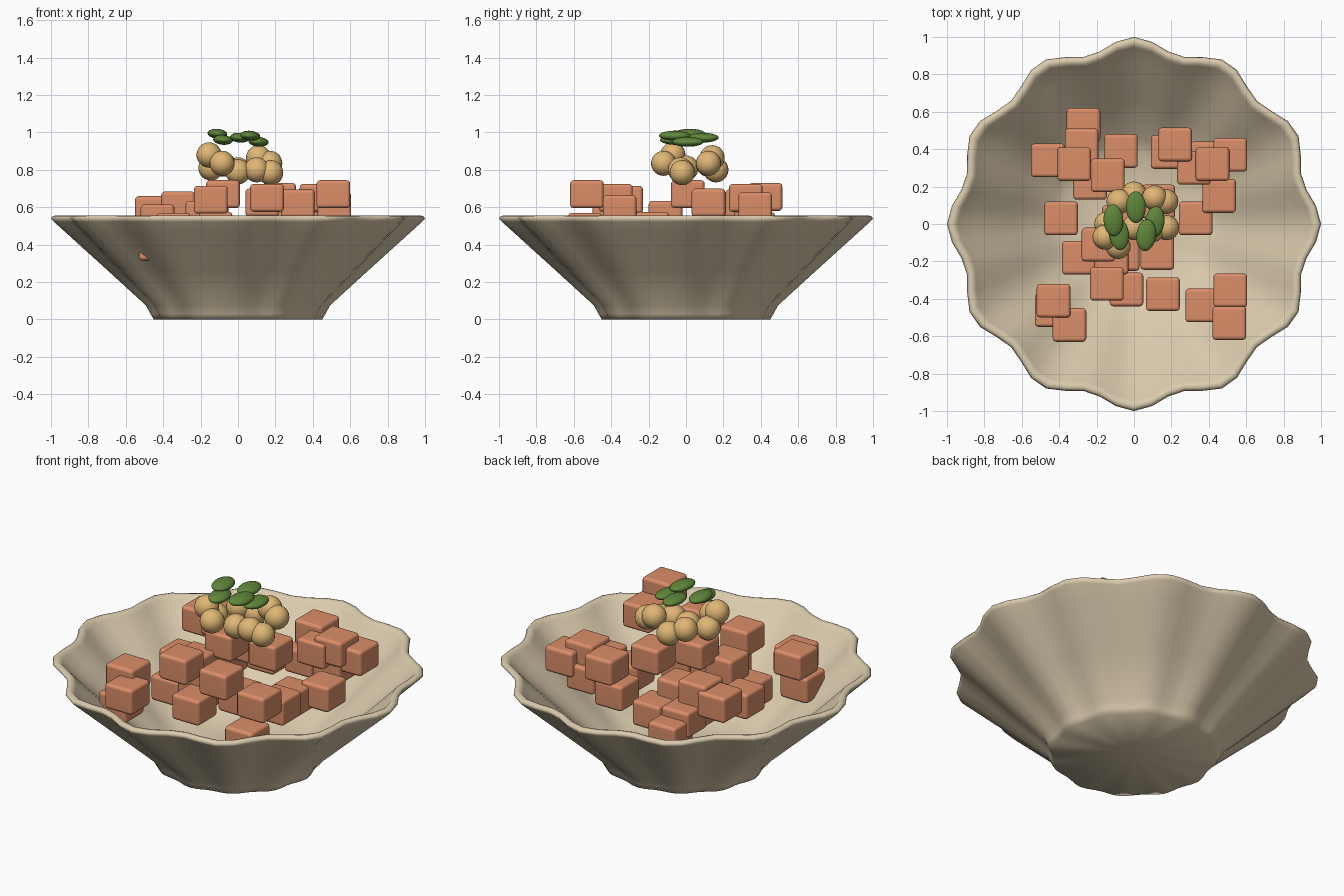
import bpy, bmesh, math
from mathutils import Matrix, Vector, Euler

cube = bpy.data.objects.get("Cube")
if cube:
    bpy.data.objects.remove(cube, do_unlink=True)


def material(name, rgb):
    m = bpy.data.materials.new(name)
    m.use_nodes = True
    m.diffuse_color = (*rgb, 1)
    bsdf = m.node_tree.nodes["Principled BSDF"]
    bsdf.inputs["Base Color"].default_value = (*rgb, 1)
    bsdf.inputs["Roughness"].default_value = 0.6
    return m


CERAMIC = material("beige ceramic", (0.71, 0.60, 0.42))
SALMON = material("salmon pink", (0.71, 0.27, 0.14))
TAN = material("golden tan", (0.75, 0.475, 0.18))
GREEN = material("leaf green", (0.115, 0.24, 0.044))


def finish(name, bm, mat, angle):
    bmesh.ops.recalc_face_normals(bm, faces=bm.faces)
    mesh = bpy.data.meshes.new(name)
    bm.to_mesh(mesh)
    bm.free()
    mesh.materials.append(mat)
    ob = bpy.data.objects.new(name, mesh)
    bpy.context.collection.objects.link(ob)
    bpy.ops.object.select_all(action="DESELECT")
    ob.select_set(True)
    bpy.context.view_layer.objects.active = ob
    bpy.ops.object.shade_smooth_by_angle(angle=math.radians(angle))
    return ob


# Fluted bowl: a profile of radius, height and flute depth swept round
SEGMENTS, LOBES = 64, 12
profile = [(0.45, 0, .022), (0.468, 0.03, .023), (0.492, 0.075, .025), (0.70, 0.265, .029),
           (0.91, 0.455, .034), (0.985, 0.523, .035), (1.0, 0.54, .035), (0.99, 0.553, .035),
           (0.975, 0.556, .035), (0.958, 0.552, .035), (0.945, 0.537, .035),
           (0.86, 0.46, .032), (0.65, 0.27, .026), (0.46, 0.1, .02), (0.38, 0.06, .015),
           (0.2, 0.048, .005)]
bm = bmesh.new()
rings = []
for radius, z, depth in profile:
    ring = []
    for i in range(SEGMENTS):
        a = math.tau * i / SEGMENTS
        r = radius * (1 - depth * (1 - math.cos(LOBES * a)))
        ring.append(bm.verts.new((r * math.cos(a), r * math.sin(a), z)))
    rings.append(ring)
for low, high in zip(rings, rings[1:]):
    for i in range(SEGMENTS):
        j = (i + 1) % SEGMENTS
        bm.faces.new((low[i], low[j], high[j], high[i]))
for ring in (rings[0], rings[-1]):
    hub = bm.verts.new((0, 0, ring[0].co.z))
    for i in range(SEGMENTS):
        bm.faces.new((ring[i], ring[(i + 1) % SEGMENTS], hub))
finish("bowl", bm, CERAMIC, 180)

# Bevelled fish cubes scattered in the bowl
cube_spots = [
    (-.27, .53, .43), (-.28, .42, .48), (-.46, .34, .585), (-.32, .32, .61),
    (-.14, .26, .55), (-.235, .22, .45), (-.07, .39, .45), (-.39, .03, .47),
    (.18, .385, .50), (.22, .425, .655), (.32, .30, .62), (.39, .35, .53),
    (.42, .32, .65), (.515, .37, .605), (.455, .15, .46), (.33, .03, .44),
    (.13, .12, .625), (-.08, .01, .67), (-.295, -.18, .42), (-.19, -.11, .56),
    (-.12, -.18, .50), (-.06, -.16, .48), (.125, -.155, .46), (-.145, -.32, .64),
    (-.04, -.35, .44), (.155, -.375, .65), (.365, -.435, .39), (.515, -.355, .59),
    (.51, -.53, .67), (-.43, -.41, .54), (-.44, -.46, .39), (-.345, -.54, .495)]
for n, spot in enumerate(cube_spots, 1):
    bm = bmesh.new()
    size = Matrix.Diagonal((0.18, 0.18, 0.149, 1))
    bmesh.ops.create_cube(bm, size=1, matrix=Matrix.Translation(spot) @ size)
    bmesh.ops.bevel(bm, geom=bm.edges[:], offset=0.019, segments=3,
                    profile=0.5, affect="EDGES")
    ob = finish(f"fish_cube_{n}", bm, SALMON, 40)
    ob.modifiers.new("flat faces", "WEIGHTED_NORMAL")


def ellipsoid(name, spot, radii, tilt, mat):
    bm = bmesh.new()
    place = Matrix.LocRotScale(Vector(spot), Euler(tilt), Vector(radii))
    bmesh.ops.create_uvsphere(bm, u_segments=24, v_segments=14, radius=1, matrix=place)
    finish(name, bm, mat, 60)


# Round nuts heaped in a ring
nut_spots = [
    (-.155, -.07, .88), (-.085, -.12, .835), (-.145, 0, .81), (-.08, .12, .83),
    (0, .16, .80), (.11, .14, .865), (.17, .12, .835), (.175, -.02, .785),
    (0, -.02, .79), (.10, -.03, .80)]
for n, spot in enumerate(nut_spots, 1):
    ellipsoid(f"nut_{n}", spot, (.067, .067, .067), (0, 0, 0), TAN)

# Flat oval leaves on top, each with its own turn
leaf_spots = [
    (-.11, .02, .993, .05), (.01, .09, .972, 0), (.11, .01, .95, -.15),
    (.065, -.06, .983, -.12), (-.08, -.055, .96, .1)]
for n, (x, y, z, turn) in enumerate(leaf_spots, 1):
    ellipsoid(f"leaf_{n}", (x, y, z), (.053, .085, .026), (0, .08, turn), GREEN)
